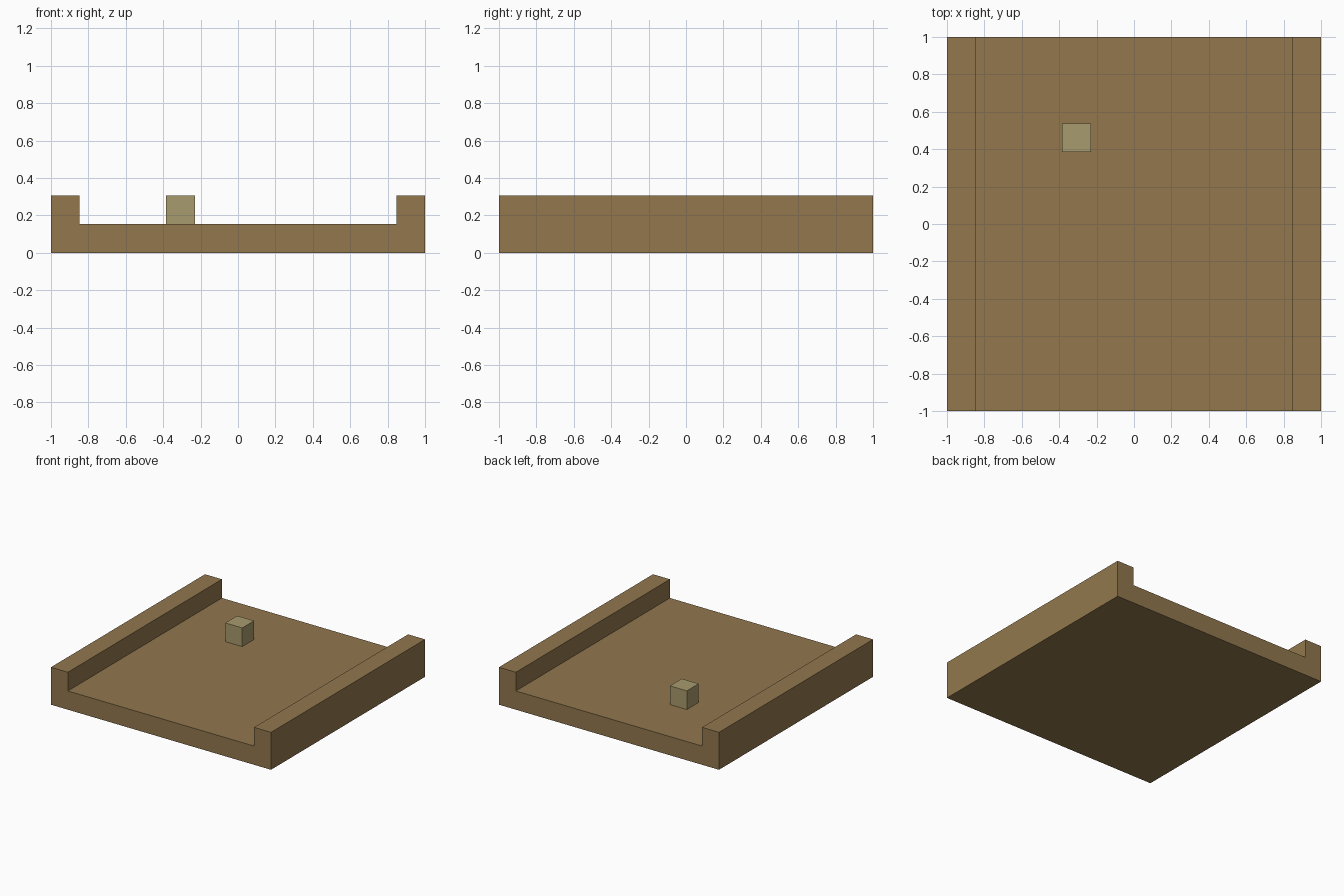
import bpy
import bmesh

cube = bpy.data.objects.get("Cube")
if cube:
    bpy.data.objects.remove(cube, do_unlink=True)

U = 2 / 13  # thickness of the floor, walls and block


def make_material(name, rgb):
    mat = bpy.data.materials.new(name)
    mat.use_nodes = True
    color = (*rgb, 1)
    mat.diffuse_color = color
    bsdf = next(n for n in mat.node_tree.nodes if n.type == "BSDF_PRINCIPLED")
    bsdf.inputs["Base Color"].default_value = color
    return mat


def extrude_profile(name, points, y_front, y_back, mat):
    """Extrude a closed x-z outline from front to back."""
    bm = bmesh.new()
    face = bm.faces.new([bm.verts.new((x, y_front, z)) for x, z in points])
    result = bmesh.ops.extrude_face_region(bm, geom=[face], use_keep_orig=True)
    verts = [g for g in result["geom"] if isinstance(g, bmesh.types.BMVert)]
    bmesh.ops.translate(bm, verts=verts, vec=(0, y_back - y_front, 0))
    bmesh.ops.recalc_face_normals(bm, faces=bm.faces)
    mesh = bpy.data.meshes.new(name)
    bm.to_mesh(mesh)
    bm.free()
    mesh.materials.append(mat)
    obj = bpy.data.objects.new(name, mesh)
    bpy.context.scene.collection.objects.link(obj)
    return obj


brown = make_material("brown wood", (0.287, 0.187, 0.076))
khaki = make_material("pale khaki", (0.392, 0.328, 0.156))

# Channel: floor with a raised wall along each side
half = [(1, 0), (1, 2 * U), (1 - U, 2 * U), (1 - U, U)]
outline = half + [(-x, z) for x, z in reversed(half)]
extrude_profile("channel_tray", outline, -1, 1, brown)

# Small block resting on the floor
left, front = -2.5 * U, 2.5 * U
block = [(left, U), (left + U, U), (left + U, 2 * U), (left, 2 * U)]
extrude_profile("small_block", block, front, front + U, khaki)
